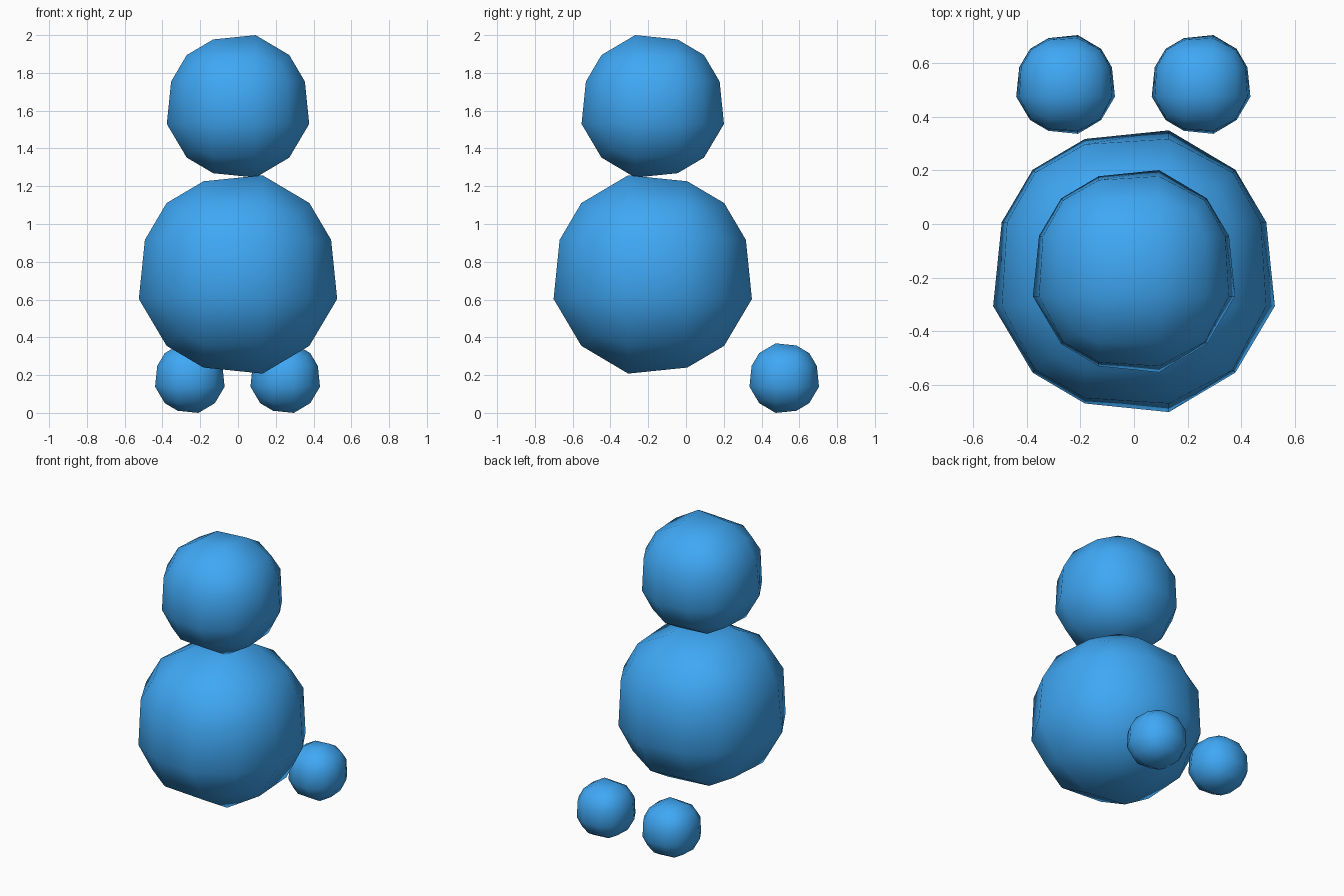
import bpy, bmesh

if "Cube" in bpy.data.objects:
    bpy.data.objects.remove(bpy.data.objects["Cube"])

blue = bpy.data.materials.new("blue")
blue.diffuse_color = (0.05, 0.39, 0.91, 1.0)
blue.use_nodes = True
blue.node_tree.nodes["Principled BSDF"].inputs["Base Color"].default_value = blue.diffuse_color

LOW, HIGH = -0.13, 0.183       # uneven inner grid lines of each ball
FACE = [0.525, 0.493, 0.473]   # face height by number of high grid lines
EDGE = [0.378, 0.368]          # edge offset by number of high grid lines
CORNER = 0.313


def ball(name, centre, half):
    """Coarse ball made of a cube with a 3 x 3 grid on each side."""
    bm = bmesh.new()
    bmesh.ops.create_cube(bm, size=2)
    bmesh.ops.subdivide_edges(bm, edges=bm.edges[:], cuts=2, use_grid_fill=True)
    for v in bm.verts:
        outer = [abs(c) > 0.9 for c in v.co]
        highs = sum(1 for c, o in zip(v.co, outer) if not o and c > 0)
        n = sum(outer)
        reach = CORNER if n == 3 else EDGE[highs] if n == 2 else FACE[highs]
        p = [(reach if c > 0 else -reach) if o else (HIGH if c > 0 else LOW)
             for c, o in zip(v.co, outer)]
        v.co = (-p[0], p[1], p[2])
    bmesh.ops.recalc_face_normals(bm, faces=bm.faces[:])
    bmesh.ops.scale(bm, vec=[half / FACE[0]] * 3, verts=bm.verts[:])
    for f in bm.faces:
        f.smooth = True
    mesh = bpy.data.meshes.new(name)
    bm.to_mesh(mesh)
    bm.free()
    mesh.materials.append(blue)
    obj = bpy.data.objects.new(name, mesh)
    obj.location = centre
    bpy.context.collection.objects.link(obj)


# Body and head
ball("body", (0, -0.176, 0.733), 0.525)
ball("head", (0, -0.176, 1.623), 0.377)

# Feet
ball("foot_left", (-0.255, 0.52, 0.184), 0.184)
ball("foot_right", (0.25, 0.52, 0.184), 0.184)
